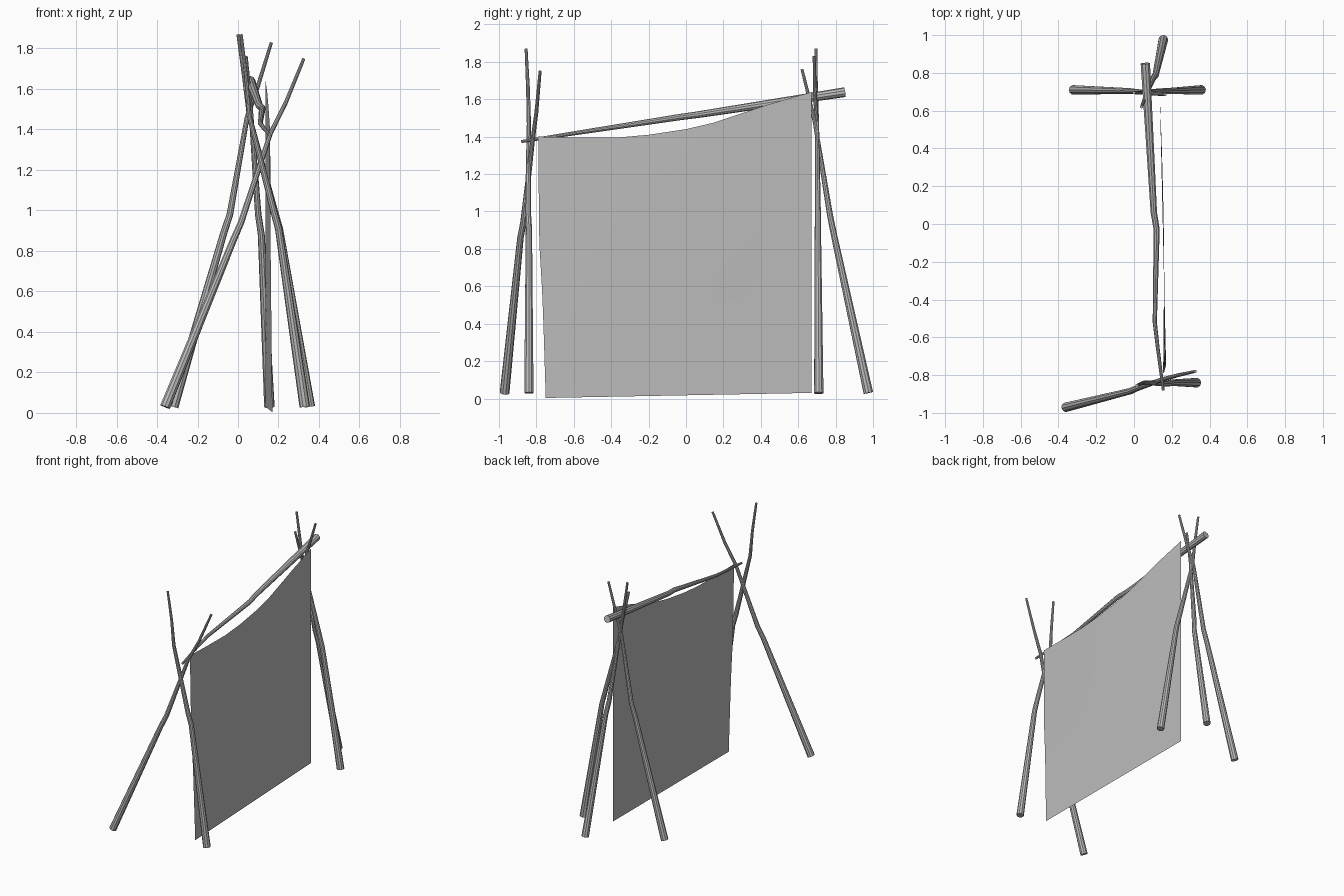
import bpy, bmesh
from mathutils import Vector

cube = bpy.data.objects.get("Cube")
if cube:
    bpy.data.objects.remove(cube)

grey = bpy.data.materials.new("plain grey")
grey.use_nodes = True
grey.diffuse_color = (0.5, 0.5, 0.5, 1)
grey.node_tree.nodes["Principled BSDF"].inputs["Base Color"].default_value = (0.5, 0.5, 0.5, 1)


def finish(name, bm):
    mesh = bpy.data.meshes.new(name)
    bm.to_mesh(mesh)
    bm.free()
    mesh.materials.append(grey)
    obj = bpy.data.objects.new(name, mesh)
    bpy.context.collection.objects.link(obj)
    bpy.ops.object.select_all(action='DESELECT')
    obj.select_set(True)
    bpy.context.view_layer.objects.active = obj
    bpy.ops.object.shade_smooth_by_angle()
    return obj


def pole(name, points, thick=0.026, thin=0.008, sides=10):
    """Tapered, slightly crooked stick swept along a few points."""
    pts = [Vector(p) for p in points]
    length = sum((b - a).length for a, b in zip(pts, pts[1:]))
    bm = bmesh.new()
    rings, run = [], 0
    for i, p in enumerate(pts):
        before, after = pts[max(i - 1, 0)], pts[min(i + 1, len(pts) - 1)]
        if i:
            run += (p - before).length
        radius = thick + (thin - thick) * run / length
        turn = (after - before).to_track_quat('Z', 'Y').to_matrix().to_4x4()
        turn.translation = p
        rings.append(bmesh.ops.create_circle(
            bm, segments=sides, radius=radius, matrix=turn)["verts"])
    for low, high in zip(rings, rings[1:]):
        for k in range(sides):
            n = (k + 1) % sides
            bm.faces.new((low[k], low[n], high[n], high[k]))
    bm.faces.new(rings[0])
    bm.faces.new(rings[-1])
    bmesh.ops.recalc_face_normals(bm, faces=bm.faces)
    return finish(name, bm)


# Back tripod
pole("back_right_leg", [(-0.32, 0.71, 0.03), (-0.07, 0.705, 0.89), (-0.04, 0.705, 0.98),
                        (0.045, 0.7, 1.46), (0.1, 0.69, 1.62), (0.165, 0.685, 1.83)])
pole("back_left_leg", [(0.355, 0.71, 0.03), (0.205, 0.705, 0.91), (0.18, 0.705, 1.0),
                       (0.055, 0.7, 1.47), (0.03, 0.695, 1.66), (0.0, 0.695, 1.87)])
pole("back_rear_leg", [(0.155, 0.975, 0.03), (0.115, 0.79, 0.88), (0.1, 0.77, 0.98),
                       (0.065, 0.69, 1.47), (0.055, 0.66, 1.6), (0.04, 0.62, 1.76)])

# Front crossed pair
pole("front_right_leg", [(-0.36, -0.97, 0.03), (-0.02, -0.885, 0.86), (0.015, -0.87, 0.94),
                         (0.16, -0.82, 1.38), (0.235, -0.8, 1.53), (0.325, -0.78, 1.75)])
pole("front_left_leg", [(0.33, -0.84, 0.03), (0.2, -0.84, 0.91), (0.175, -0.845, 1.0),
                        (0.055, -0.84, 1.47), (0.04, -0.845, 1.66), (0.015, -0.855, 1.87)])

# Ridge pole
pole("ridge_pole", [(0.06, 0.85, 1.638), (0.105, 0.06, 1.517), (0.12, -0.03, 1.505),
                    (0.11, -0.52, 1.43), (0.125, -0.65, 1.41), (0.155, -0.88, 1.374)])

# Hanging cloth with a sagging top edge
top = [(-0.79, 1.4), (-0.6, 1.396), (-0.37, 1.395), (-0.2, 1.41), (0, 1.44), (0.15, 1.475),
       (0.3, 1.525), (0.45, 1.575), (0.67, 1.638)]
front_shift = [(0, 0.04), (0.3, 0.027), (0.42, 0.02), (0.6, 0.005), (1, 0)]
rows = 12


def shift_at(v):
    for (a, p), (b, q) in zip(front_shift, front_shift[1:]):
        if v <= b:
            return p + (q - p) * (v - a) / (b - a)
    return 0


bm = bmesh.new()
grid = []
for y, z in top:
    u = (y + 0.79) / 1.46
    column = []
    for r in range(rows + 1):
        v = r / rows
        bottom = 0.003 + 0.027 * u
        belly = 0.018 * 4 * u * (1 - u) * v * v * (1.5 - v) * 2
        lean = 0.17 - 0.033 * u - 0.016 * (1 - u) * v
        column.append(bm.verts.new((lean + belly * (1 - v * 0.4),
                                    y + shift_at(v) * (1 - u),
                                    bottom + (z - bottom) * v)))
    grid.append(column)
for a, b in zip(grid, grid[1:]):
    for r in range(rows):
        bm.faces.new((a[r], b[r], b[r + 1], a[r + 1]))
finish("cloth", bm)
